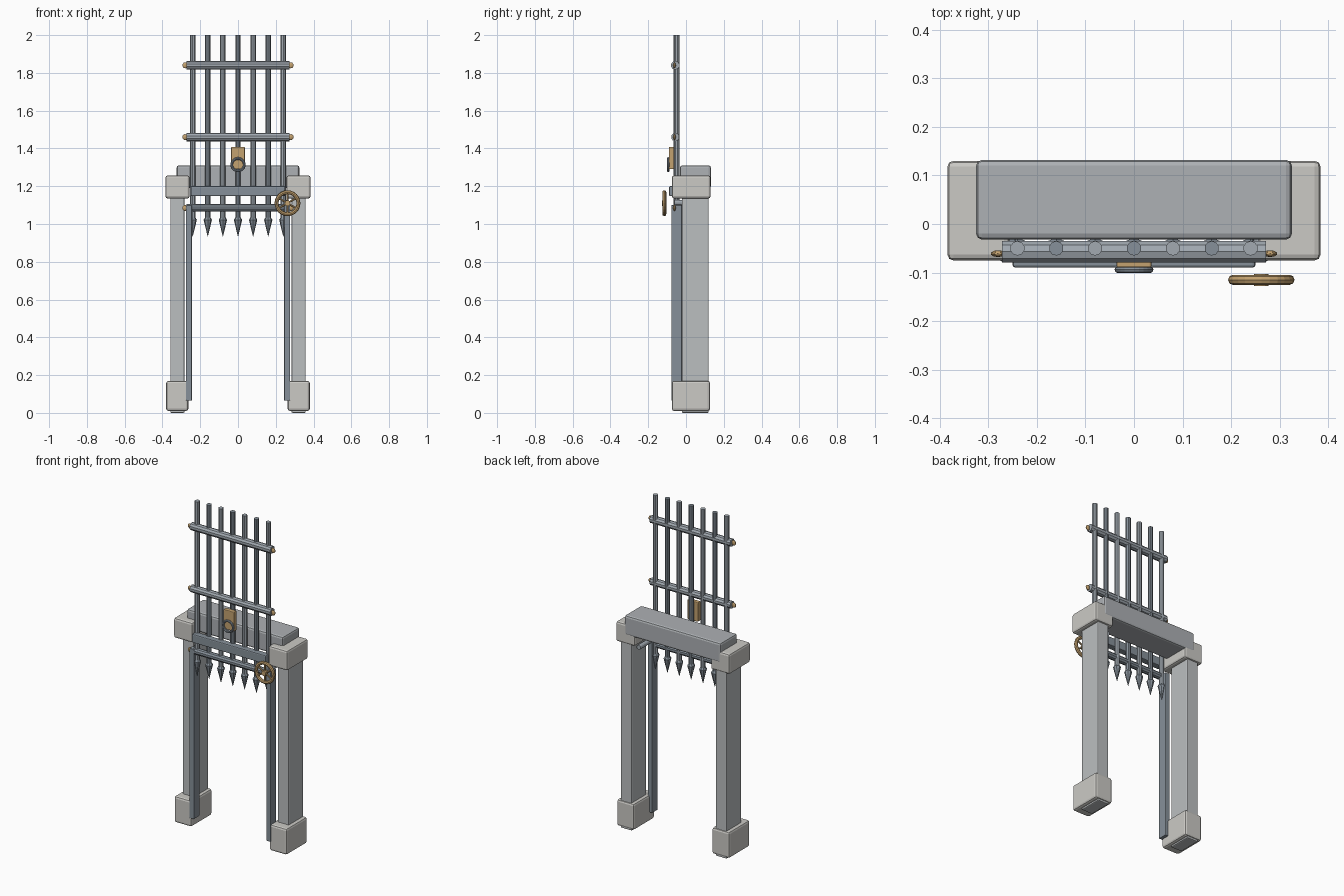
import bpy, bmesh, math
from mathutils import Matrix, Vector

if "Cube" in bpy.data.objects:
    bpy.data.objects.remove(bpy.data.objects["Cube"])


def material(name, rgb):
    m = bpy.data.materials.new(name)
    m.diffuse_color = (*rgb, 1)
    m.use_nodes = True
    m.node_tree.nodes["Principled BSDF"].inputs["Base Color"].default_value = m.diffuse_color
    return m


STONE = material("stone", (0.50, 0.52, 0.53))
PALE = material("pale_stone", (0.60, 0.59, 0.56))
LINTEL = material("lintel_stone", (0.42, 0.44, 0.46))
IRON = material("iron", (0.24, 0.28, 0.32))
STEEL = material("light_iron", (0.36, 0.40, 0.44))
BRASS = material("brass", (0.55, 0.36, 0.16))


def finish(name, bm, mat, bevel=0):
    bmesh.ops.recalc_face_normals(bm, faces=bm.faces)
    mesh = bpy.data.meshes.new(name)
    bm.to_mesh(mesh)
    bm.free()
    mesh.materials.append(mat)
    ob = bpy.data.objects.new(name, mesh)
    bpy.context.collection.objects.link(ob)
    if bevel:
        mod = ob.modifiers.new("bevel", "BEVEL")
        mod.width = bevel
        mod.segments = 2
    return ob


def box(name, lo, hi, mat, bevel=0.004):
    lo, hi = Vector(lo), Vector(hi)
    bm = bmesh.new()
    bmesh.ops.create_cube(bm, size=1, matrix=Matrix.Translation((lo + hi) / 2)
                          @ Matrix.Diagonal((*(hi - lo), 1)))
    return finish(name, bm, mat, bevel)


def rod(name, a, b, r1, mat, r2=None, sides=10):
    a, b = Vector(a), Vector(b)
    d = b - a
    bm = bmesh.new()
    rot = d.to_track_quat("Z", "Y").to_matrix().to_4x4()
    bmesh.ops.create_cone(bm, cap_ends=True, segments=sides, radius1=r1,
                          radius2=r1 if r2 is None else r2, depth=d.length,
                          matrix=Matrix.Translation((a + b) / 2) @ rot)
    return finish(name, bm, mat)


def ball(name, centre, size, mat):
    bm = bmesh.new()
    bmesh.ops.create_uvsphere(bm, u_segments=10, v_segments=6, radius=1,
                              matrix=Matrix.Translation(centre) @ Matrix.Diagonal((*size, 1)))
    return finish(name, bm, mat)


def ring(name, centre, major, minor, mat, segs=24):
    bpy.ops.mesh.primitive_torus_add(location=centre, rotation=(math.pi / 2, 0, 0),
                                     major_radius=major, minor_radius=minor,
                                     major_segments=segs, minor_segments=8)
    ob = bpy.context.object
    ob.name = name
    ob.data.materials.append(mat)
    return ob


def side_box(name, s, x0, x1, y0, y1, z0, z1, mat, bevel):
    xs = sorted((s * x0, s * x1))
    box(name, (xs[0], y0, z0), (xs[1], y1, z1), mat, bevel)


# Stone frame and guide rails, both sides
for s, side in ((-1, "left"), (1, "right")):
    side_box(side + "_pillar", s, 0.283, 0.358, -0.022, 0.12, 0, 1.2, STONE, 0.006)
    side_box(side + "_base", s, 0.263, 0.38, -0.075, 0.127, 0.01, 0.17, PALE, 0.012)
    side_box(side + "_capital", s, 0.256, 0.384, -0.075, 0.13, 1.135, 1.257, PALE, 0.012)
    side_box(side + "_guide_rail", s, 0.244, 0.275, -0.077, -0.022, 0.065, 1.1, IRON, 0.003)
box("lintel", (-0.325, -0.032, 1.19), (0.325, 0.132, 1.31), LINTEL, 0.012)

# Vertical bars with spear tips
for i in range(7):
    x = -0.24 + 0.08 * i
    rod("grille_bar", (x, -0.05, 1.0), (x, -0.05, 2.0), 0.015, IRON if i % 2 else STEEL)
    rod("spike_collar", (x, -0.05, 1.022), (x, -0.05, 1.034), 0.022, IRON, 0.015, 8)
    rod("spike", (x, -0.05, 1.022), (x, -0.05, 0.935), 0.022, IRON, 0.001, 8)

# Horizontal bars with end rivets
for z, r in ((1.84, 0.023), (1.46, 0.022), (1.085, 0.02)):
    rod("cross_bar", (-0.272, -0.057, z), (0.272, -0.057, z), r, STEEL if z > 1.2 else IRON)
    for s in (-1, 1):
        ball("rivet", (s * 0.28, -0.061, z), (0.015, 0.007, 0.016), BRASS)

# Front beam across the bars
box("lower_beam", (-0.25, -0.09, 1.147), (0.25, -0.05, 1.2), IRON, 0.006)

# Lock plate and pull ring
box("lock_plate", (-0.036, -0.09, 1.29), (0.036, -0.063, 1.408), BRASS, 0.004)
ring("pull_ring", (0, -0.094, 1.314), 0.033, 0.007, IRON)

# Winch wheel and axle
W = Vector((0.262, -0.115, 1.11))
ring("wheel_rim", W, 0.058, 0.0105, BRASS)
rod("wheel_hub", W + Vector((0, -0.013, 0)), W + Vector((0, 0.012, 0)), 0.015, BRASS, sides=12)
for i in range(6):
    a = math.pi / 3 * i + math.pi / 6
    rod("wheel_spoke", W, W + 0.058 * Vector((math.cos(a), 0, math.sin(a))), 0.005, BRASS, sides=8)
rod("winch_axle", (0.26, -0.06, 1.113), (0.26, 0.085, 1.113), 0.014, STEEL, sides=12)
